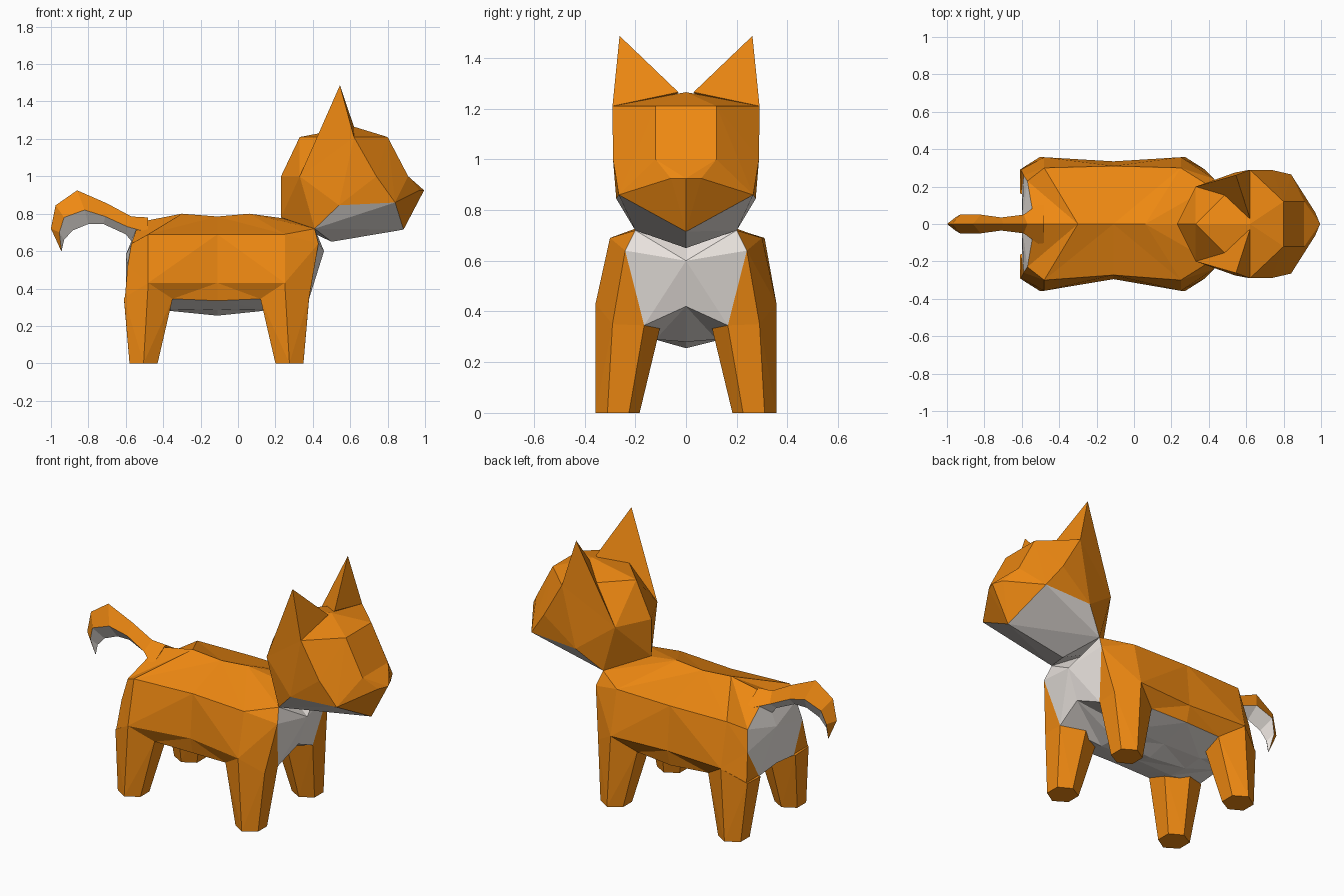
import bpy, bmesh

if "Cube" in bpy.data.objects:
    bpy.data.objects.remove(bpy.data.objects["Cube"])


def material(name, rgb):
    m = bpy.data.materials.new(name)
    m.diffuse_color = (*rgb, 1)
    m.use_nodes = True
    m.node_tree.nodes["Principled BSDF"].inputs["Base Color"].default_value = m.diffuse_color
    return m


FUR = material("orange_fur", (0.86, 0.25, 0.006))
PALE = material("pale_fur", (0.84, 0.79, 0.75))


def finish(bm, name):
    bmesh.ops.recalc_face_normals(bm, faces=bm.faces)
    me = bpy.data.meshes.new(name)
    bm.to_mesh(me)
    bm.free()
    me.materials.append(FUR)
    me.materials.append(PALE)
    ob = bpy.data.objects.new(name, me)
    bpy.context.collection.objects.link(ob)
    return ob


def hull(name, pts, pale_below=-1):
    """Faceted convex shape; faces entirely below a height become pale."""
    bm = bmesh.new()
    for p in pts:
        bm.verts.new(p)
    bmesh.ops.convex_hull(bm, input=bm.verts)
    loose = [v for v in bm.verts if not v.link_faces]
    bmesh.ops.delete(bm, geom=loose, context='VERTS')
    for f in bm.faces:
        if max(v.co.z for v in f.verts) < pale_below:
            f.material_index = 1
    return finish(bm, name)


def mirrored(pts):
    return pts + [(x, -y, z) for x, y, z in pts if y]


def add_face(bm, pts, mat):
    """Face plus its copy on the other side; waist is slimmer on -y."""
    for s in (1, -1):
        vs = []
        for x, y, z in pts:
            slim = 0.88 if s < 0 and abs(x + 0.11) < 0.005 else 1
            vs.append(bm.verts.new((x, s * y * slim, z)))
        bm.faces.new(vs).material_index = mat


# Torso: half rings from spine to belly line, lofted outward from the waist
waist = [(-.11, 0, .785), (-.11, .31, .69), (-.11, .335, .43),
         (-.11, .31, .335), (-.11, .12, .285), (-.11, 0, .255)]
fore = [(.06, 0, .80), (.25, .30, .69), (.25, .357, .43),
        (.12, .29, .345), (.13, .12, .29), (.13, 0, .28)]
chest = [(.28, 0, .77), (.41, .20, .72), (.43, .24, .64),
         (.38, .29, .35), (.38, .165, .345), (.40, 0, .42)]
hind = [(-.30, 0, .80), (-.48, .30, .69), (-.48, .357, .43),
        (-.35, .29, .345), (-.36, .12, .29), (-.36, 0, .28)]
rump = [(-.53, 0, .755), (-.57, .23, .64), (-.59, .26, .52),
        (-.605, .29, .35), (-.60, .165, .345), (-.60, 0, .36)]

bm = bmesh.new()
for rings, tip in (([waist, fore, chest], (.46, 0, .60)),
                   ([waist, hind, rump], (-.60, 0, .58))):
    for a, b in zip(rings, rings[1:]):
        for j in range(5):
            mat = 1 if j >= 3 else 0
            add_face(bm, (a[j], a[j + 1], b[j + 1]), mat)
            add_face(bm, (a[j], b[j + 1], b[j]), mat)
    A, B, C, D, E, F = rings[-1]
    for p, q in ((A, B), (B, C), (C, E), (E, F)):
        add_face(bm, (p, q, tip), 1)
    add_face(bm, (C, D, E), 0)
bmesh.ops.remove_doubles(bm, verts=bm.verts, dist=0.0005)
finish(bm, "torso")

# Four tapered six-sided legs
for sx, end in ((1, "front"), (-1, "rear")):
    for sy, side in ((1, "left"), (-1, "right")):
        top = [(.365, .357, .43), (.495, .29, .35), (.495, .165, .345),
               (.365, .10, .345), (.235, .165, .345), (.235, .29, .345)]
        foot = [(.39, .357, 0), (.465, .31, 0), (.465, .225, 0),
                (.39, .183, 0), (.315, .225, 0), (.315, .31, 0)]
        hull(f"{end}_{side}_leg",
             [(-.115 + sx * x, sy * y, z) for x, y, z in top + foot])

# Head with pale jaw
hull("head", mirrored([
    (.23, 0, 1.0), (.23, 0, .78), (.33, .20, 1.0), (.33, 0, 1.21),
    (.41, .20, .72), (.62, .29, 1.21), (.62, 0, 1.265), (.80, .12, 1.21),
    (.74, .288, 1.0), (.54, .275, .845), (.84, .265, .86),
    (.91, .12, 1.0), (.50, 0, .65), (.885, 0, .715)]), pale_below=.87)

# Snout wedge
hull("snout", mirrored([
    (.91, .12, 1.0), (.995, 0, .925), (.97, .06, .925),
    (.84, .265, .86), (.885, 0, .715), (.80, 0, .95)]))

# Ears
for sy, side in ((1, "left"), (-1, "right")):
    hull(f"{side}_ear", [(.545, sy * .262, 1.487), (.62, sy * .29, 1.21),
                         (.62, sy * .03, 1.265), (.33, sy * .20, 1.0)])

# Tail: diamond sections (top x,z, side x,z, half width, underside x,z)
sections = [(-.48, .78, -.48, .70, .13, -.55, .63),
            (-.57, .785, -.59, .73, .05, -.60, .69),
            (-.70, .855, -.71, .785, .035, -.72, .745),
            (-.86, .925, -.82, .82, .05, -.80, .745),
            (-.975, .845, -.93, .78, .05, -.885, .71),
            (-1.0, .72, -.955, .70, .035, -.93, .66),
            (-.945, .60, -.944, .60, .003, -.943, .60)]
tail = [[(a, 0, b), (c, w, d), (e, 0, f)]
        for a, b, c, d, w, e, f in sections]
bm = bmesh.new()
for a, b in zip(tail, tail[1:]):
    for j in range(2):
        add_face(bm, (a[j], a[j + 1], b[j + 1], b[j]), j)
add_face(bm, tail[0], 0)
add_face(bm, tail[-1], 1)
bmesh.ops.remove_doubles(bm, verts=bm.verts, dist=0.0005)
finish(bm, "tail")
